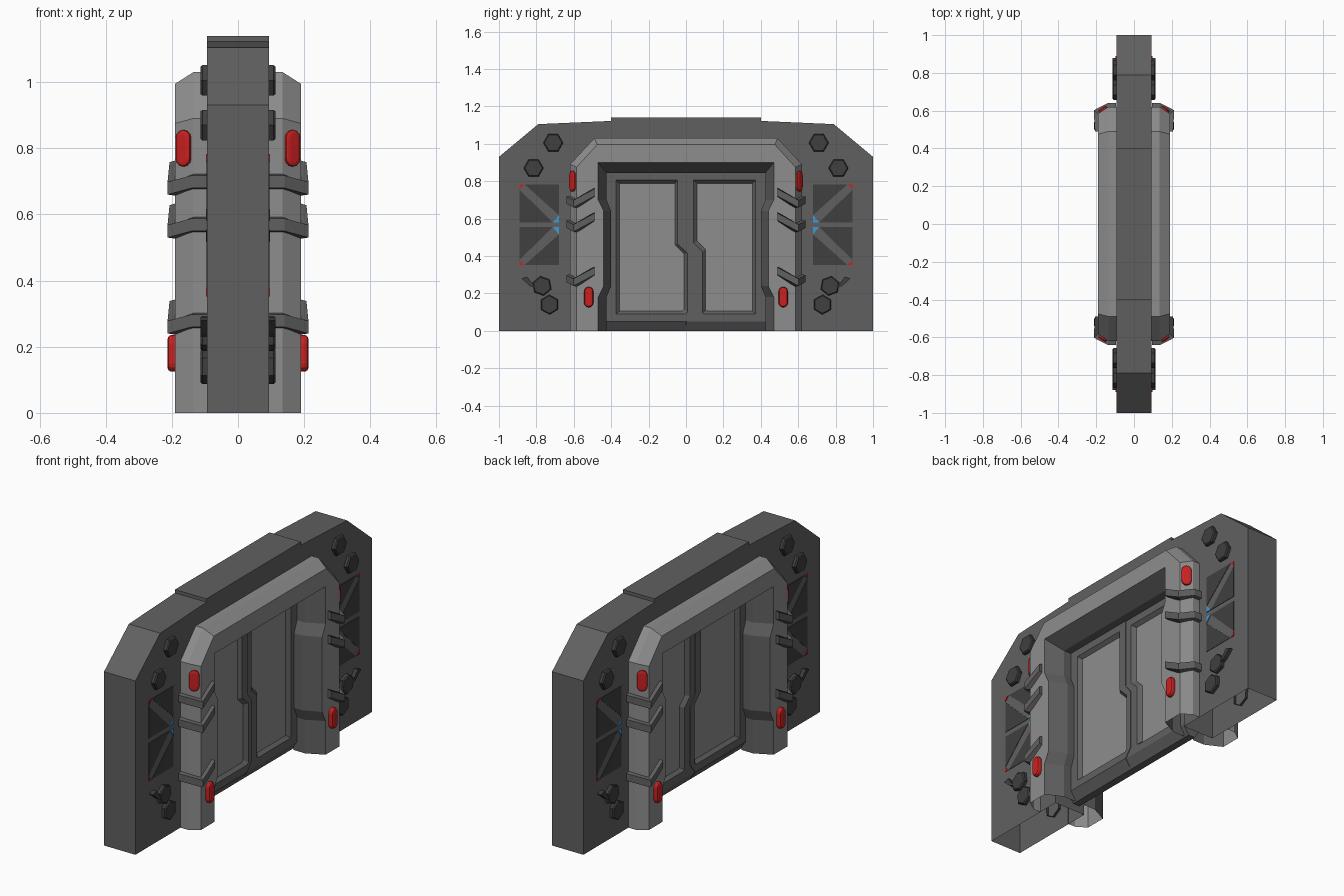
import bpy, bmesh, math
from mathutils import Vector

if "Cube" in bpy.data.objects:
    bpy.data.objects.remove(bpy.data.objects["Cube"])


def material(name, rgb):
    m = bpy.data.materials.new(name)
    m.diffuse_color = (*rgb, 1)
    m.use_nodes = True
    m.node_tree.nodes["Principled BSDF"].inputs["Base Color"].default_value = m.diffuse_color
    return m


WALL = material("dark_grey", (0.118, 0.118, 0.118))
FRAME = material("light_grey", (0.27, 0.27, 0.27))
BLACK = material("charcoal", (0.05, 0.05, 0.05))
RED = material("red", (0.6, 0.015, 0.015))
BLUE = material("blue", (0.05, 0.32, 0.68))


def loft(name, rings, mats, closed=True, cap=True, mirror=(True, True), rows=None):
    """Skin a list of equal-length 3D rings; rows gives a material index per band."""
    bm = bmesh.new()
    vs = [[bm.verts.new(p) for p in r] for r in rings]
    n = len(rings[0])
    for i in range(len(rings) - 1):
        for j in range(n if closed else n - 1):
            k = (j + 1) % n
            f = bm.faces.new((vs[i][j], vs[i][k], vs[i + 1][k], vs[i + 1][j]))
            f.material_index = rows[i] if rows else 0
    if cap:
        f = bm.faces.new(vs[-1])
        f.material_index = rows[-1] if rows else 0
    if cap == "both":
        bm.faces.new(vs[0])
    bmesh.ops.remove_doubles(bm, verts=bm.verts, dist=1e-5)
    bmesh.ops.recalc_face_normals(bm, faces=bm.faces)
    me = bpy.data.meshes.new(name)
    bm.to_mesh(me)
    bm.free()
    for m in mats:
        me.materials.append(m)
    # orient open skins outwards, away from the wall's middle plane
    if sum(p.normal.x * p.area for p in me.polygons) < -1e-4:
        me.flip_normals()
    ob = bpy.data.objects.new(name, me)
    bpy.context.collection.objects.link(ob)
    if any(mirror):
        md = ob.modifiers.new("mirror", 'MIRROR')
        md.use_axis = (mirror[0], mirror[1], False)
        md.use_mirror_merge = False
    return ob


def at(x, pts):
    return [(x, y, z) for y, z in pts]


def arch(half):
    """Complete a half outline (y, z) by reflecting it in y."""
    return [(-y, z) for y, z in half] + [(y, z) for y, z in reversed(half)]


# wall slab with a doorway, open underneath
top = [(1, 0), (1, .93), (.79, 1.105), (.4, 1.122), (.4, 1.14)]
hole = [(.5, 0), (.5, .95)]
outline = arch(top) + list(reversed(arch(hole)))
wall = loft("wall", [at(-.093, outline), at(.093, outline)], [WALL], cap="both", mirror=(False, False))
bm = bmesh.new()
bm.from_mesh(wall.data)
bmesh.ops.delete(bm, geom=[f for f in bm.faces if all(v.co.z < .001 for v in f.verts)], context='FACES')
bm.to_mesh(wall.data)
bm.free()

# door frame: arch with outer chamfer, front face and bevelled reveal
ZS = (0, .18, .24, .64, .70)


def outer(y, z1, y2, z2):
    return arch([(y, z) for z in ZS] + [(y, z1), (y2, z2)])


def inner(y, bump, ztop):
    ys = (y, y, bump, bump, y)
    return arch(list(zip(ys, ZS)) + [(y, ztop), (y, ztop)])


loft("door_frame", [at(.09, outer(.62, .89, .49, 1.03)), at(.135, outer(.62, .89, .49, 1.03)),
                    at(.19, outer(.585, .875, .475, .995)), at(.19, inner(.47, .44, .9)),
                    at(.10, inner(.425, .40, .845)), at(.03, inner(.425, .40, .845))],
     [FRAME, WALL], closed=False, cap=False, mirror=(True, False), rows=[0, 0, 0, 1, 1])


# sliding door leaves with recessed light panels and a stepped seam
def leaf(name, edge, lip, panel, x):
    foot = [(y, 0 if z < .06 else z) for y, z in edge]
    loft(name, [at(0, foot), at(.02, foot), at(x, edge), at(x, lip), at(x - .018, panel)],
         [WALL, FRAME], mirror=(True, False), rows=[0, 0, 0, 0, 1])


leaf("left_door_leaf",
     [(-.45, .9), (0, .9), (0, .47), (.04, .42), (.04, .1), (0, .05), (-.45, .05)],
     [(-.375, .805), (-.045, .805), (-.045, .465), (.008, .415), (.008, .1), (-.005, .09), (-.375, .09)],
     [(-.355, .788), (-.06, .788), (-.06, .46), (-.01, .41), (-.01, .115), (-.02, .105), (-.355, .105)],
     .056)
leaf("right_door_leaf",
     [(0, .9), (.45, .9), (.45, .05), (0, .05), (.04, .1), (.04, .42), (0, .47)],
     [(.04, .805), (.372, .805), (.372, .09), (.1, .09), (.087, .095), (.087, .425), (.04, .47)],
     [(.06, .788), (.355, .788), (.355, .105), (.115, .105), (.105, .11), (.105, .435), (.06, .48)],
     .052)

# clamps wrapping the outer frame corners
path = [(.095, .64, .68), (.14, .64, .68), (.213, .602, .66), (.207, .49, .72)]
back = [(.095, .61), (.13, .61), (.185, .58), (.185, .49)]
for i, dz in enumerate((0, -.13, -.42)):
    rings = []
    for (x, y, z), (bx, by) in zip(path, back):
        z += dz
        rings.append([(x, y, z), (x, y, z + .038), (bx, by, z + .044), (bx, by, z - .004)])
    loft(f"frame_clamp_{i + 1}", rings, [WALL], cap="both")

# hexagonal bolts
for i, (y, z, turn) in enumerate([(.71, 1.005, 0), (.815, .87, 0), (.77, .24, .35), (.73, .14, .5)]):
    def ring(r):
        return [(y + r * math.cos(turn + a * math.pi / 3), z + r * math.sin(turn + a * math.pi / 3))
                for a in range(6)]
    loft(f"bolt_{i + 1}", [at(.08, ring(.053)), at(.108, ring(.053)), at(.114, ring(.047))], [BLACK])

# small wedge beside the lower bolts
wedge = [(.88, .28), (.85, .29), (.80, .225), (.835, .24)]
loft("bolt_wedge", [at(.08, wedge), at(.113, wedge)], [BLACK])


# braced panels: dark triangles with red and blue tips
def plate(name, pts, mat, thick):
    loft(name, [at(.09, pts), at(.093 + thick, pts)], [mat])


for side, s in (("upper", 1), ("lower", -1)):
    def pos(*pts):
        return [(y, .567 + s * h) for y, h in pts]
    plate(side + "_inner_triangle", pos((.862, .215), (.68, .215), (.68, .052)), BLACK, .002)
    plate(side + "_outer_triangle", pos((.89, .187), (.89, .013), (.712, .013)), BLACK, .002)
    plate(side + "_red_tip", pos((.89, .215), (.866, .215), (.89, .191)), RED, .004)
    plate(side + "_blue_tip", pos((.68, .05), (.68, .013), (.712, .013)), BLUE, .004)


# red capsule lamps
def lamp(name, centre, normal, height):
    nrm = Vector(normal).normalized()
    up = Vector((0, 0, 1))
    side = up.cross(nrm)
    rings = []
    for r, h in ((.025, -.01), (.025, height * .6), (.021, height * .88), (.014, height)):
        pts = []
        for a in range(14):
            t = math.pi * (a % 7) / 6 + (math.pi if a > 6 else 0)
            cz = .03 if a < 7 else -.03
            pts.append(Vector(centre) + side * r * math.cos(t) + up * (cz + r * math.sin(t)) + nrm * h)
        rings.append(pts)
    loft(name, rings, [RED])


lamp("upper_lamp", (.1625, .6025, .80), (.54, .84, 0), .014)
lamp("lower_lamp", (.19, .52, .18), (1, 0, 0), .023)
